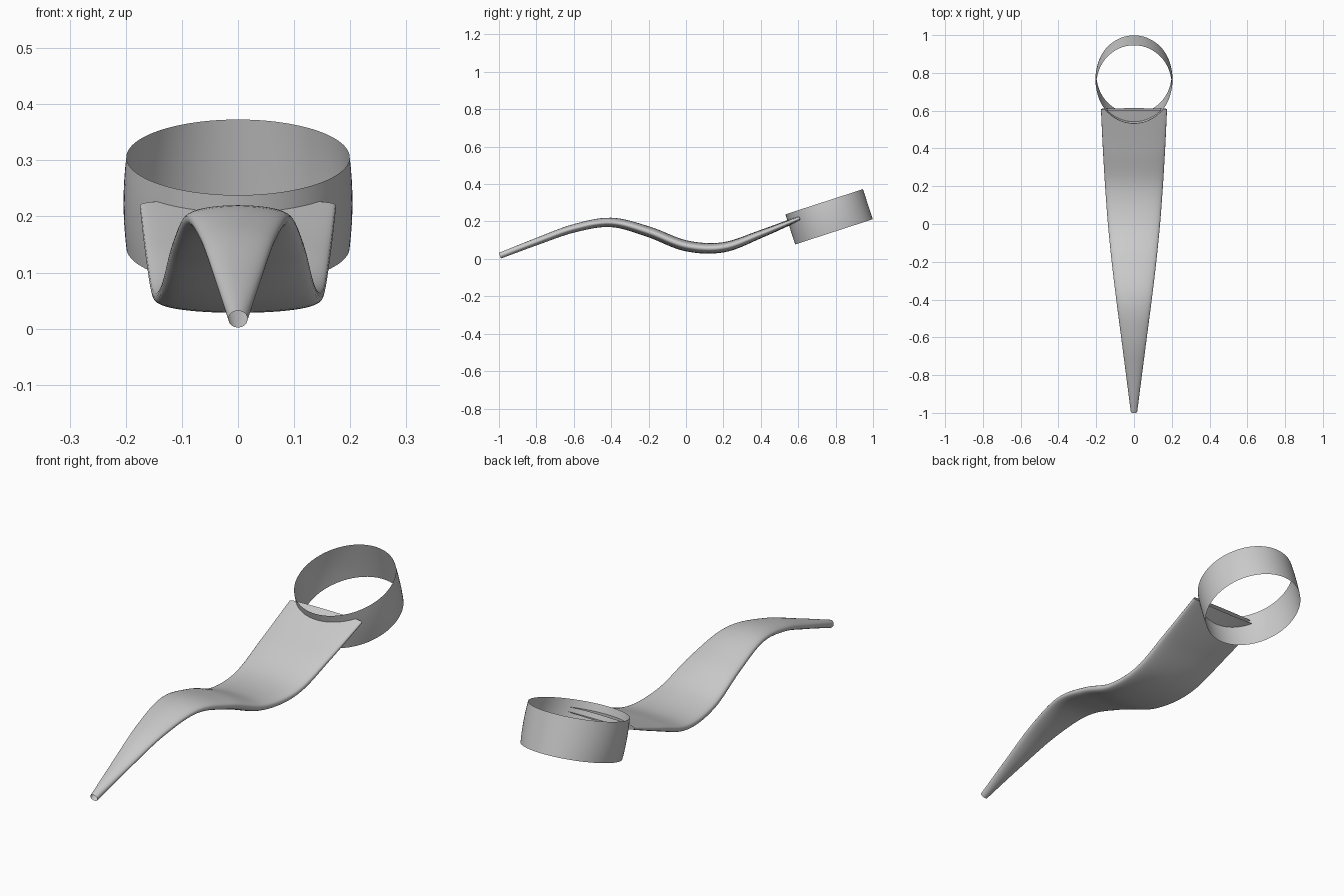
import bpy
from math import sin, cos, pi, radians, copysign
from mathutils import Vector, Matrix

if "Cube" in bpy.data.objects:
    bpy.data.objects.remove(bpy.data.objects["Cube"])


def loft(name, rings, matrix=None):
    """Skin a list of closed point loops into an open tube."""
    n = len(rings[0])
    verts = [p for r in rings for p in r]
    faces = [(i * n + j, i * n + (j + 1) % n, (i + 1) * n + (j + 1) % n, (i + 1) * n + j)
             for i in range(len(rings) - 1) for j in range(n)]
    mesh = bpy.data.meshes.new(name)
    mesh.from_pydata(verts, [], faces)
    obj = bpy.data.objects.new(name, mesh)
    bpy.context.collection.objects.link(obj)
    if matrix:
        mesh.transform(matrix)
    for f in mesh.polygons:
        f.use_smooth = True
    mesh.update()
    return obj


def spline(pts, steps):
    """Catmull-Rom through the stations."""
    p = [Vector(q) for q in pts]
    p = [2 * p[0] - p[1]] + p + [2 * p[-1] - p[-2]]
    out = []
    for i in range(1, len(p) - 2):
        a, b, c, d = p[i - 1:i + 3]
        for k in range(steps):
            t = k / steps
            out.append(0.5 * (2 * b + (c - a) * t + (2 * a - 5 * b + 4 * c - d) * t * t
                              + (3 * b - a - 3 * c + d) * t ** 3))
    return out + [p[-2]]


# Handle: wavy tube, round at the tip and flattening toward the ring
# stations are y, z, half width, half thickness
stations = [(-0.995, 0.017, 0.017, 0.016), (-0.8, 0.092, 0.042, 0.019),
            (-0.6, 0.163, 0.068, 0.022), (-0.4, 0.195, 0.094, 0.025),
            (-0.2, 0.145, 0.118, 0.028), (0.0, 0.070, 0.138, 0.029),
            (0.2, 0.062, 0.153, 0.027), (0.4, 0.133, 0.165, 0.021),
            (0.608, 0.218, 0.175, 0.013)]
# The vectors above are 4D: path and section blend together
path = spline(stations, 8)
rings = []
N = 48
for i, s in enumerate(path):
    a, b = path[max(i - 1, 0)], path[min(i + 1, len(path) - 1)]
    tan = Vector((0, b[0] - a[0], b[1] - a[1])).normalized()
    up = Vector((0, -tan.z, tan.y))
    power = 1 - 0.4 * i / (len(path) - 1)      # squarer section at the wide end
    ring = []
    for j in range(N):
        t = 2 * pi * j / N
        h = copysign(abs(sin(t)) ** power, sin(t)) * s[3]
        ring.append(Vector((cos(t) * s[2], s[0], s[1])) + up * h)
    rings.append(ring)
loft("handle", rings)

# Ring: thin tilted band, slightly bulged at the sides
band = []
for k in range(9):
    v = k / 4 - 1
    rx = 0.199 + 0.005 * (1 - v * v)
    band.append([Vector((rx * cos(2 * pi * j / 96), 0.218 * sin(2 * pi * j / 96), 0.0845 * v))
                 for j in range(96)])
loft("ring_band", band,
     Matrix.Translation((0, 0.765, 0.225)) @ Matrix.Rotation(radians(18), 4, 'X'))
